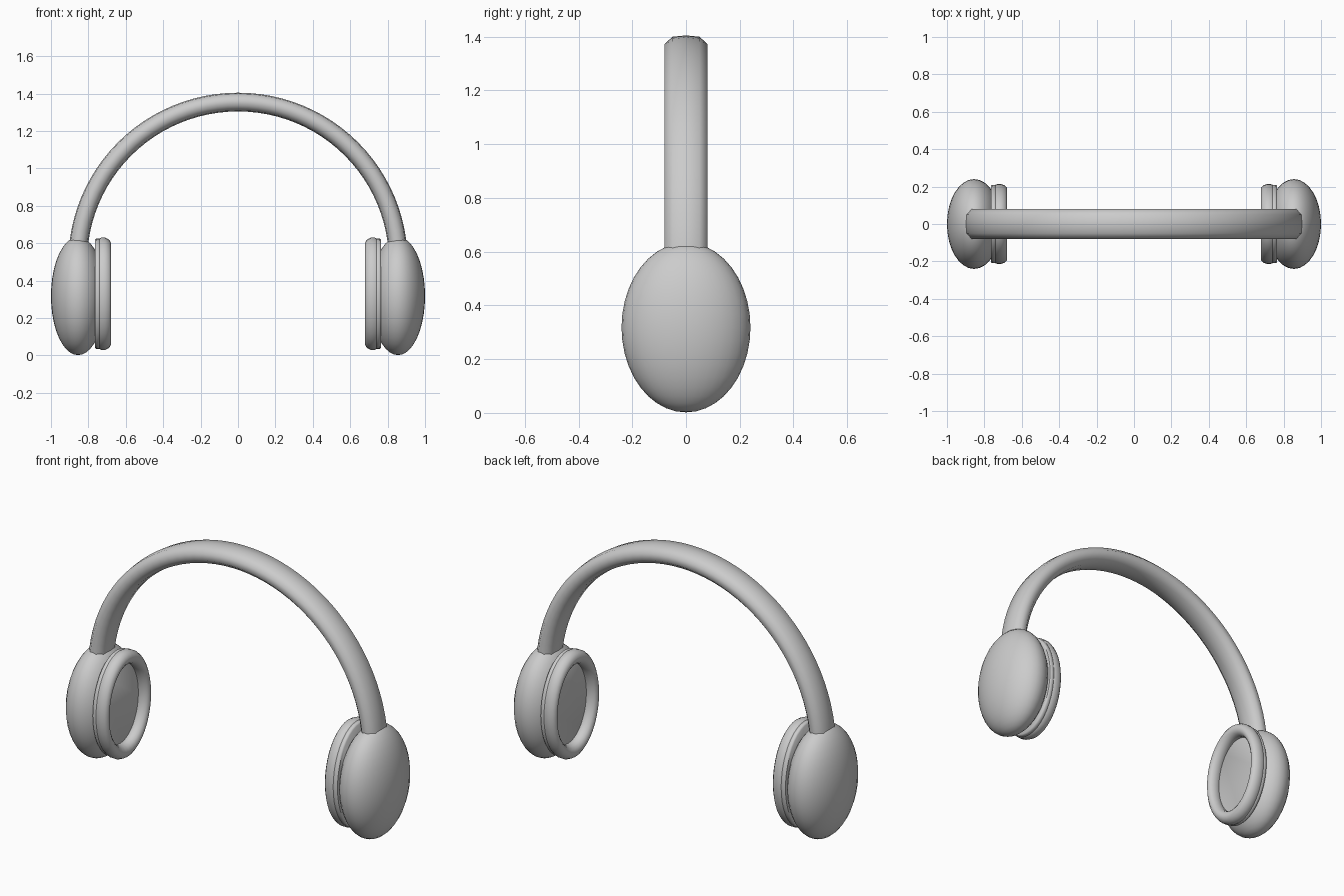
import bpy, bmesh
from math import sin, cos, pi, radians
from mathutils import Matrix

if "Cube" in bpy.data.objects:
    bpy.data.objects.remove(bpy.data.objects["Cube"])


def finish(bm, name, angle=60):
    bmesh.ops.recalc_face_normals(bm, faces=bm.faces)
    me = bpy.data.meshes.new(name)
    bm.to_mesh(me)
    bm.free()
    ob = bpy.data.objects.new(name, me)
    bpy.context.collection.objects.link(ob)
    bpy.ops.object.select_all(action='DESELECT')
    ob.select_set(True)
    bpy.context.view_layer.objects.active = ob
    bpy.ops.object.shade_smooth_by_angle(angle=radians(angle))
    return ob


def bridge(bm, a, b):
    n = len(a)
    for i in range(n):
        bm.faces.new((a[i], a[(i + 1) % n], b[(i + 1) % n], b[i]))


def ellipse_ring(bm, x, ry, rz, n=40):
    return [bm.verts.new((x, ry * cos(2 * pi * i / n), 0.33 + rz * sin(2 * pi * i / n)))
            for i in range(n)]


# Headband: rounded strap section swept along an arch
section = [(.08, .018), (.05, .045), (0, .05), (-.05, .045), (-.08, .018),
           (-.08, -.018), (-.05, -.045), (0, -.05), (.05, -.045), (.08, -.018)]
bm = bmesh.new()
rings = []
for i in range(49):
    a = pi * i / 48
    rings.append([bm.verts.new(((0.857 + d) * cos(a), y, 0.5 + (0.855 + d) * sin(a)))
                  for y, d in section])
for a, b in zip(rings, rings[1:]):
    bridge(bm, a, b)
bm.faces.new(rings[0])
bm.faces.new(rings[-1])
finish(bm, "headband")

for side, s in (("left", -1), ("right", 1)):
    # Ear cup: ellipsoid shell, flattened on the inner side
    bm = bmesh.new()
    bmesh.ops.create_uvsphere(bm, u_segments=32, v_segments=20, radius=1)
    bmesh.ops.transform(bm, verts=bm.verts, matrix=Matrix.Translation((s * .855, 0, .318))
                        @ Matrix.Diagonal((.145, .24, .316, 1)))
    cut = bmesh.ops.bisect_plane(bm, geom=bm.verts[:] + bm.edges[:] + bm.faces[:],
                                 plane_co=(s * .75, 0, 0), plane_no=(-s, 0, 0),
                                 clear_outer=True)
    edges = [e for e in cut['geom_cut'] if isinstance(e, bmesh.types.BMEdge)]
    bmesh.ops.contextual_create(bm, geom=edges)
    finish(bm, side + "_ear_cup", 35)

    # Backing plate: elliptical disc with eased edges
    bm = bmesh.new()
    prof = [(.765, .96), (.758, .985), (.742, .985), (.735, .96)]
    rings = [ellipse_ring(bm, s * x, .213 * k, .3 * k) for x, k in prof]
    for a, b in zip(rings, rings[1:]):
        bridge(bm, a, b)
    bm.faces.new(rings[0])
    bm.faces.new(rings[-1])
    finish(bm, side + "_backing_plate", 50)

    # Ear cushion: oval ring with a round tube
    bm = bmesh.new()
    rings = []
    for j in range(12):
        t = 2 * pi * (j + .5) / 12
        k = 1 + .15 * cos(t)
        rings.append(ellipse_ring(bm, s * (.72 + .043 * sin(t)), .186 * k, .262 * k))
    for j in range(12):
        bridge(bm, rings[j], rings[(j + 1) % 12])
    finish(bm, side + "_ear_cushion")
